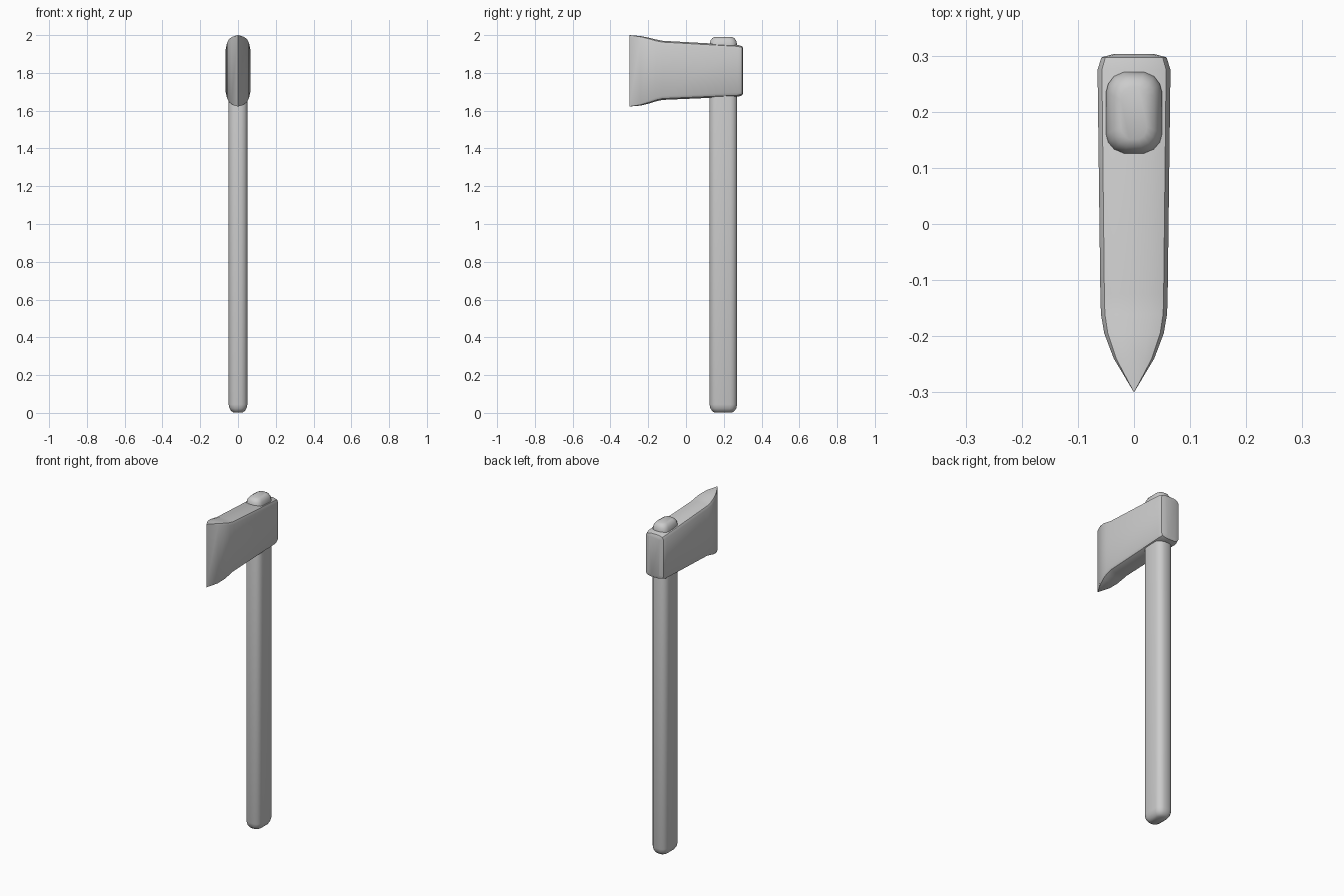
import bpy, bmesh, math

if "Cube" in bpy.data.objects:
    bpy.data.objects.remove(bpy.data.objects["Cube"])


def mirrored_ring(quarter):
    """Turn a quarter outline (side to top) into a closed, doubly symmetric ring."""
    half = quarter + [(-u, v) for u, v in reversed(quarter)]
    return half + [(u, -v) for u, v in reversed(half)]


def loft(name, rings, cap_start=True, cap_end=True):
    """Skin a row of equal-length rings into one closed object."""
    bm = bmesh.new()
    rows = [[bm.verts.new(p) for p in ring] for ring in rings]
    n = len(rows[0])
    for a, b in zip(rows, rows[1:]):
        for i in range(n):
            j = (i + 1) % n
            bm.faces.new((a[i], a[j], b[j], b[i]))
    if cap_start:
        bm.faces.new(rows[0])
    if cap_end:
        bm.faces.new(rows[-1])
    bmesh.ops.remove_doubles(bm, verts=bm.verts, dist=0.0002)
    bmesh.ops.recalc_face_normals(bm, faces=bm.faces)
    mesh = bpy.data.meshes.new(name)
    bm.to_mesh(mesh)
    bm.free()
    obj = bpy.data.objects.new(name, mesh)
    bpy.context.collection.objects.link(obj)
    bpy.ops.object.select_all(action='DESELECT')
    obj.select_set(True)
    bpy.context.view_layer.objects.active = obj
    bpy.ops.object.shade_smooth_by_angle(angle=math.radians(32))
    return obj


# Handle: rounded oblong section with softened ends (height, inset)
handle_rings = []
for z, inset in [(0.002, 0.027), (0.010, 0.014), (0.024, 0.005), (0.045, 0.0),
                 (1.950, 0.0), (1.970, 0.005), (1.983, 0.014), (1.990, 0.027)]:
    hx, hy = 0.05 - inset, 0.0745 - inset
    quarter = [(hx, 0.50 * hy), (0.92 * hx, 0.70 * hy),
               (0.72 * hx, 0.88 * hy), (0.36 * hx, 0.985 * hy)]
    handle_rings.append([(u, 0.1975 + v, z) for u, v in mirrored_ring(quarter)])
loft("handle", handle_rings)

# Axe head: chamfered sections from cutting edge to poll
# (y, half width, bottom z, top z)
stations = [
    (-0.300, 0.000, 1.622, 2.000),
    (-0.240, 0.036, 1.627, 1.995),
    (-0.195, 0.053, 1.638, 1.986),
    (-0.160, 0.059, 1.649, 1.977),
    (-0.125, 0.060, 1.657, 1.970),
    (0.275, 0.065, 1.674, 1.948),
    (0.297, 0.058, 1.681, 1.941),
    (0.303, 0.036, 1.694, 1.928),
]
head_rings = []
for y, w, low, high in stations:
    mid, h = (low + high) / 2, (high - low) / 2
    c = 0.022 * w / 0.065
    quarter = [(w, h - c), (0.88 * w, h - 0.35 * c), (0.5 * w, h)]
    head_rings.append([(u, y, mid + v) for u, v in mirrored_ring(quarter)])
loft("axe_head", head_rings, cap_start=False)
